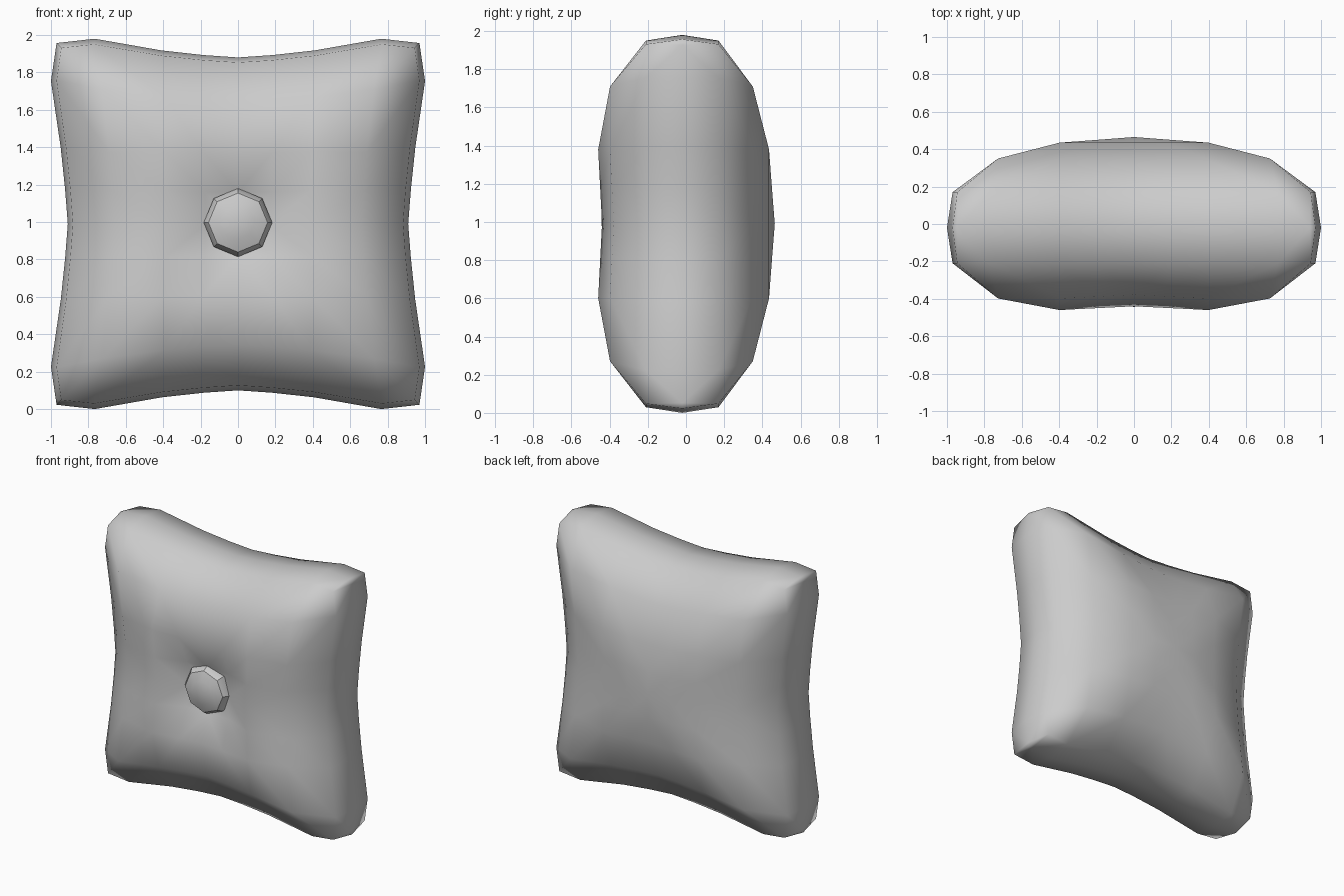
import bpy, bmesh, math

cube = bpy.data.objects.get("Cube")
if cube:
    bpy.data.objects.remove(cube)

SEAM_Y, MID_Z = -0.02, 0.99


def make_material(name, value):
    mat = bpy.data.materials.new(name)
    mat.use_nodes = True
    colour = (value, value, value, 1)
    mat.diffuse_color = colour
    mat.node_tree.nodes["Principled BSDF"].inputs["Base Color"].default_value = colour
    return mat


def finish(name, bm, mat, angle):
    bmesh.ops.recalc_face_normals(bm, faces=bm.faces)
    mesh = bpy.data.meshes.new(name)
    bm.to_mesh(mesh)
    bm.free()
    mesh.materials.append(mat)
    obj = bpy.data.objects.new(name, mesh)
    bpy.context.collection.objects.link(obj)
    bpy.ops.object.select_all(action='DESELECT')
    obj.select_set(True)
    bpy.context.view_layer.objects.active = obj
    bpy.ops.object.shade_smooth_by_angle(angle=math.radians(angle))
    return obj


def lerp_points(points, t):
    for (a, fa), (b, fb) in zip(points, points[1:]):
        if t <= b:
            return fa + (fb - fa) * (t - a) / (b - a)
    return points[-1][1]


# Outline: edges pull in at their middles and flare towards the corners
SIDE = [(0, 0.91), (0.33, 0.935), (0.79, 1.0), (1, 0.97)]
ENDS = [(0, 0.89), (0.33, 0.912), (0.79, 0.99), (1, 0.967)]
STEPS = [0, 0.19, 0.42, 0.79, 0.97, 1]
GRID = [-s for s in STEPS[:0:-1]] + STEPS

# Thickness of each square ring, from the middle out to the seam
BACK = [(0, 0.485), (0.42, 0.455), (0.79, 0.37), (0.97, 0.19), (1, 0)]
FRONT = [(0, 0.28), (0.19, 0.345), (0.42, 0.44), (0.79, 0.378), (0.97, 0.19), (1, 0)]


def thickness(u, v, front):
    ring, inner = max(abs(u), abs(v)), min(abs(u), abs(v))
    if not front:
        return lerp_points(BACK, ring)
    # Slight sag along the middle of the front
    sag = 0.02 * max(0, 1 - inner / 0.42) if 0.3 < ring < 0.9 else 0
    return lerp_points(FRONT, ring) - sag


def build_cushion(mat):
    bm = bmesh.new()
    rim = {}
    for front in (True, False):
        verts = {}
        for i, u in enumerate(GRID):
            for j, v in enumerate(GRID):
                if (i, j) in rim:
                    verts[i, j] = rim[i, j]
                    continue
                h = thickness(u, v, front)
                ring = max(abs(u), abs(v))
                pull = 0.92 if 0.5 < ring < 0.9 else 1
                x = u * pull * lerp_points(SIDE, abs(v))
                z = MID_Z + v * pull * lerp_points(ENDS, abs(u))
                verts[i, j] = bm.verts.new((x, SEAM_Y + (-h if front else h), z))
                if ring == 1:
                    rim[i, j] = verts[i, j]
        for i in range(len(GRID) - 1):
            for j in range(len(GRID) - 1):
                a, b = verts[i, j], verts[i + 1, j]
                c, d = verts[i + 1, j + 1], verts[i, j + 1]
                # Split along the diagonals that run out to the corners
                if (GRID[i] + GRID[i + 1]) * (GRID[j] + GRID[j + 1]) > 0:
                    a, b, c, d = b, c, d, a
                bm.faces.new([a, b, d])
                bm.faces.new([b, c, d])
    return finish("cushion", bm, mat, 180)


def build_button(mat, sides=8):
    # Eight-sided dome with a steep rim, facing the front
    profile = [(0.183, -0.3), (0.183, -0.37), (0.158, -0.41), (0.09, -0.435)]
    centre_z = MID_Z + 0.007
    bm = bmesh.new()
    rings = []
    for r, y in profile:
        rings.append([bm.verts.new((r * math.cos(k * math.tau / sides), y,
                                    centre_z + r * math.sin(k * math.tau / sides)))
                      for k in range(sides)])
    tip = bm.verts.new((0, -0.443, centre_z))
    for k in range(sides):
        n = (k + 1) % sides
        for low, high in zip(rings, rings[1:]):
            bm.faces.new([low[k], low[n], high[n], high[k]])
        bm.faces.new([rings[-1][k], rings[-1][n], tip])
    bm.faces.new(rings[0])
    return finish("button", bm, mat, 35)


fabric = make_material("grey fabric", 0.6)
build_cushion(fabric)
build_button(fabric)
